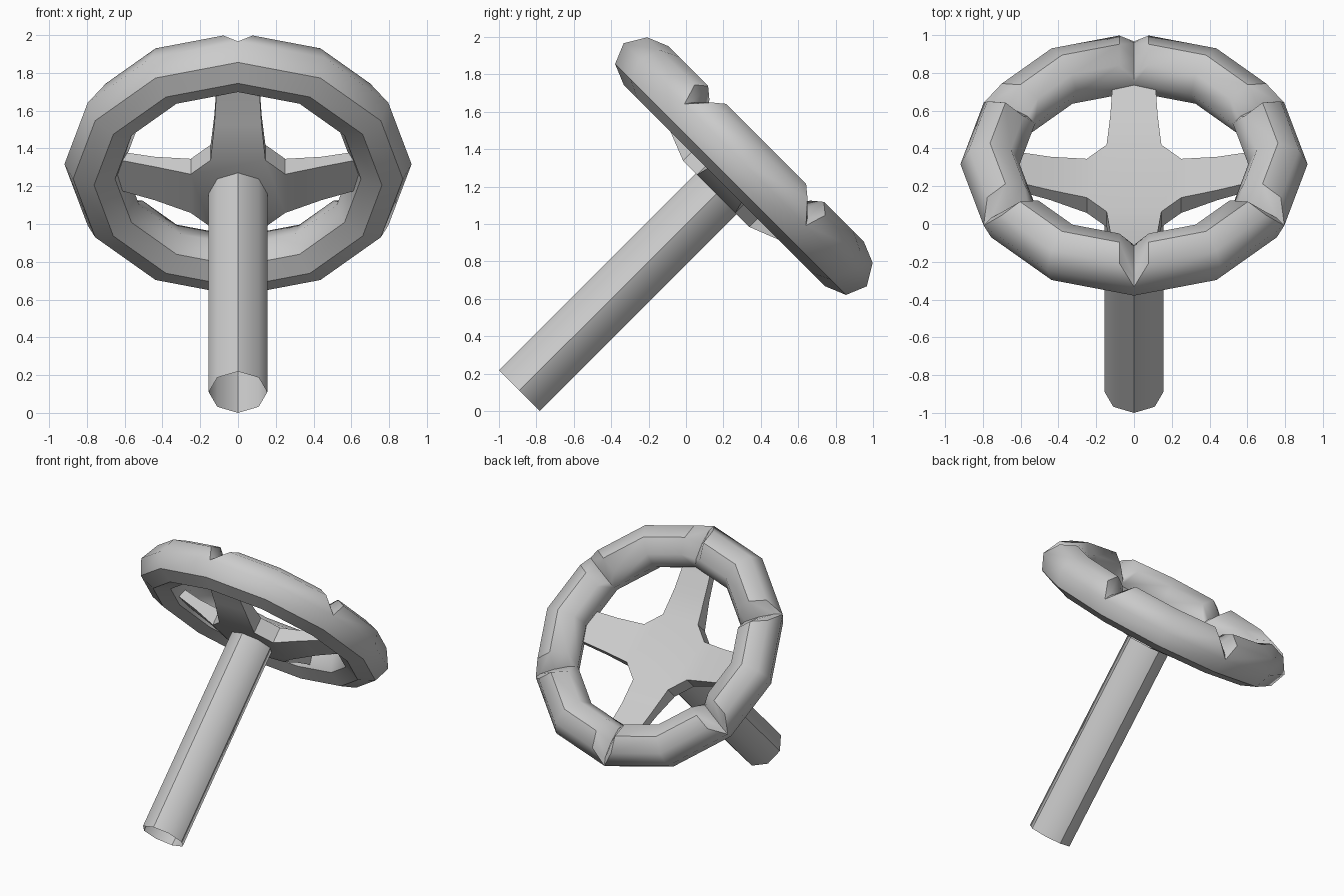
import bpy
import bmesh
from math import sin, cos, pi, radians
from mathutils import Matrix, Vector

cube = bpy.data.objects.get("Cube")
if cube:
    bpy.data.objects.remove(cube, do_unlink=True)

# One grey for everything
grey = bpy.data.materials.new("plain_grey")
grey.use_nodes = True
grey.diffuse_color = (0.6, 0.6, 0.6, 1)
grey.node_tree.nodes["Principled BSDF"].inputs["Base Color"].default_value = (0.6, 0.6, 0.6, 1)

# Parts are built around a vertical axle, then tipped over together
TILT = Matrix.Translation((0, -0.5, 0.5)) @ Matrix.Rotation(radians(-45), 4, "X")


def finish(bm, name, angle, recalc=True):
    if recalc:
        bmesh.ops.recalc_face_normals(bm, faces=bm.faces)
    bm.transform(TILT)
    mesh = bpy.data.meshes.new(name)
    bm.to_mesh(mesh)
    bm.free()
    mesh.materials.append(grey)
    obj = bpy.data.objects.new(name, mesh)
    bpy.context.collection.objects.link(obj)
    bpy.ops.object.select_all(action="DESELECT")
    obj.select_set(True)
    bpy.context.view_layer.objects.active = obj
    bpy.ops.object.shade_smooth_by_angle(angle=radians(angle))
    return obj


# Rim: twelve-sided ring of octagonal section with a notch at every other corner
MAJOR, MINOR, LEVEL = 0.762, 0.157, 1.155
SEGMENTS, SIDES = 12, 8
UPPER = (1, 2, 3)


def section(i, squash=1.0):
    a = 2 * pi * i / SIDES
    return MAJOR + MINOR * cos(a), LEVEL + MINOR * sin(a) * squash


def rim():
    bm = bmesh.new()
    step = 2 * pi / SEGMENTS

    def ring_point(k, i, side=0, squash=1.0):
        r, z = section(i, squash)
        here = Vector((r * cos(k * step), r * sin(k * step), z))
        if side:
            n = k + side
            there = Vector((r * cos(n * step), r * sin(n * step), z))
            here += (there - here).normalized() * 0.08
        return bm.verts.new(here)

    before, after = [], []
    for k in range(SEGMENTS):
        core = [ring_point(k, i) for i in range(SIDES) if i not in UPPER]
        if k % 2 == 0:
            ring = core[:1] + [ring_point(k, i) for i in UPPER] + core[1:]
            before.append(ring)
            after.append(ring)
            continue
        floor = [core[0]] + [ring_point(k, i, 0, 0.3) for i in UPPER] + [core[1]]
        for side, store in ((-1, before), (1, after)):
            lip = [core[0]] + [ring_point(k, i, side) for i in UPPER] + [core[1]]
            store.append(lip + core[2:])
            # notch wall
            for a in range(4):
                quad = [floor[a], floor[a + 1], lip[a + 1], lip[a]]
                bm.faces.new(list(dict.fromkeys(quad)))
    for k in range(SEGMENTS):
        p, q = after[k], before[(k + 1) % SEGMENTS]
        for i in range(SIDES):
            j = (i + 1) % SIDES
            bm.faces.new((p[i], p[j], q[j], q[i]))
        # crisp edges along the underside
        for i in (5, 6, 7):
            bm.edges.get((p[i], q[i])).smooth = False
    finish(bm, "rim", 46)


# Spokes: cross-shaped dished plate, (radius, half width, top, underside) per station
STATIONS = ((0.25, 0.145, 1.05, 0.935), (0.44, 0.125, 1.085, 1.01), (0.68, 0.11, 1.15, 1.09))


def spokes():
    bm = bmesh.new()
    hub_top, hub_low = [], []
    for quarter in range(4):
        turn = Matrix.Rotation(quarter * pi / 2, 3, "Z")
        rows = []
        for r, w, top, low in STATIONS:
            rows.append([bm.verts.new(turn @ Vector(c)) for c in
                         ((r, -w, top), (r, w, top), (r, w, low), (r, -w, low))])
        for a, b in zip(rows, rows[1:]):
            for i in range(4):
                j = (i + 1) % 4
                bm.faces.new((a[i], a[j], b[j], b[i]))
        bm.faces.new(rows[-1])
        hub_top += rows[0][:2]
        hub_low += [rows[0][3], rows[0][2]]
    bm.faces.new(hub_top)
    bm.faces.new(hub_low)
    # hub corners between the arms
    for i in range(1, 8, 2):
        j = (i + 1) % 8
        bm.faces.new((hub_top[i], hub_top[j], hub_low[j], hub_low[i]))
    finish(bm, "spokes", 30)


# Stem: open octagonal tube, creased at every second edge
def stem():
    bm = bmesh.new()
    bottom, top, radius = -0.552, 0.945, 0.155
    bmesh.ops.create_cone(bm, cap_ends=False, segments=8, radius1=radius, radius2=radius,
                          depth=top - bottom,
                          matrix=Matrix.Translation((0, 0, (top + bottom) / 2)))
    for e in bm.edges:
        m = (e.verts[0].co + e.verts[1].co) / 2
        if len(e.link_faces) == 2 and min(abs(m.x), abs(m.y)) < 0.01:
            e.smooth = False
    finish(bm, "stem", 50, recalc=False)


rim()
spokes()
stem()
